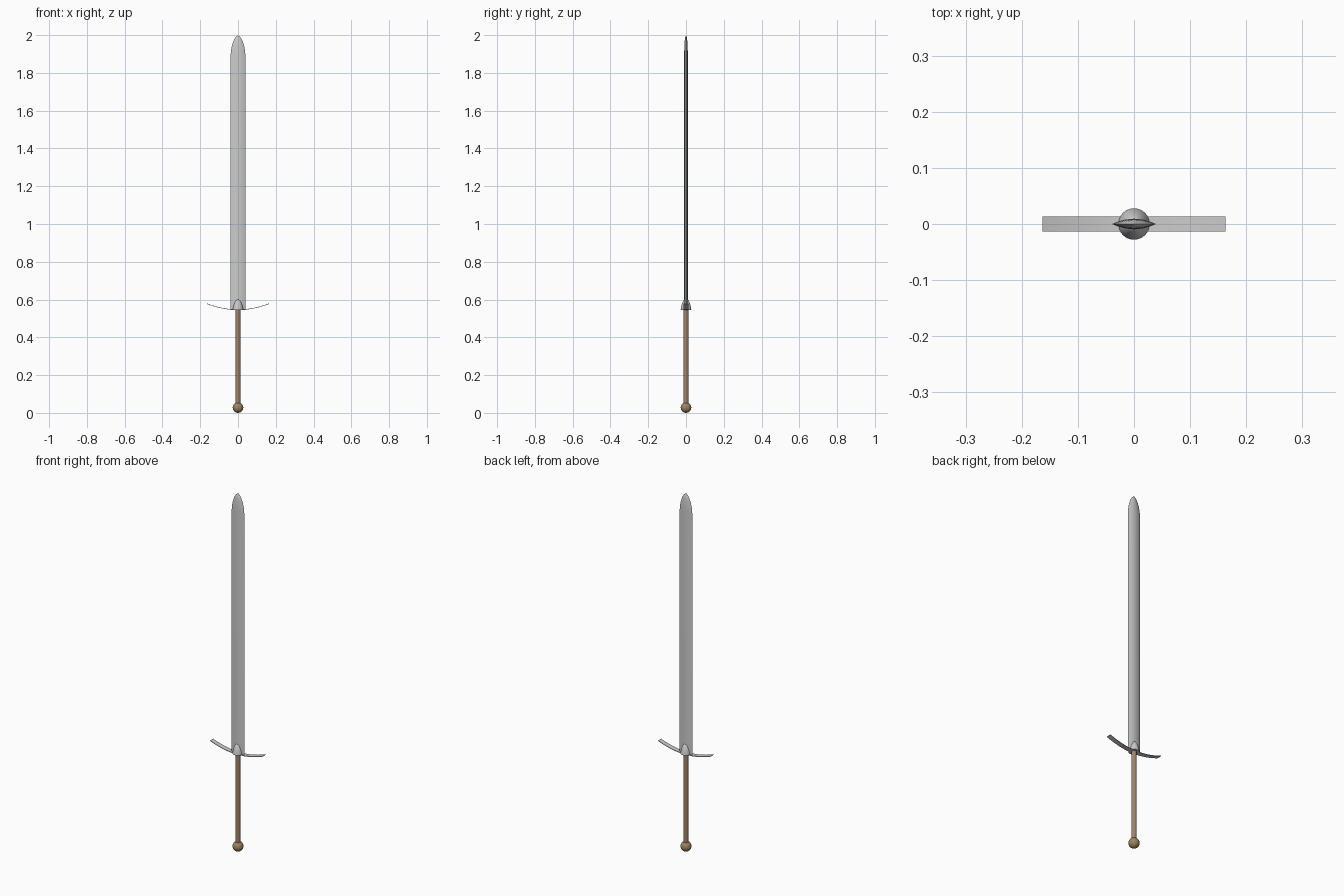
import bpy, bmesh, math

if "Cube" in bpy.data.objects:
    bpy.data.objects.remove(bpy.data.objects["Cube"])


def material(name, rgb):
    m = bpy.data.materials.new(name)
    m.diffuse_color = (*rgb, 1)
    m.use_nodes = True
    m.node_tree.nodes["Principled BSDF"].inputs["Base Color"].default_value = m.diffuse_color
    return m


def finish(obj, mat=None, angle=40):
    if mat:
        obj.data.materials.append(mat)
    bpy.ops.object.select_all(action='DESELECT')
    obj.select_set(True)
    bpy.context.view_layer.objects.active = obj
    bpy.ops.object.shade_smooth_by_angle(angle=math.radians(angle))
    return obj


def loft(name, rings, mat=None, closed=True, angle=40):
    """Skin a list of equally long point rings and cap both ends."""
    bm = bmesh.new()
    loops = [[bm.verts.new(p) for p in ring] for ring in rings]
    n = len(loops[0])
    for a, b in zip(loops, loops[1:]):
        for i in range(n):
            j = (i + 1) % n
            bm.faces.new((a[i], a[j], b[j], b[i]))
    bm.faces.new(loops[0][::-1])
    bm.faces.new(loops[-1])
    bmesh.ops.remove_doubles(bm, verts=bm.verts, dist=1e-5)
    bmesh.ops.recalc_face_normals(bm, faces=bm.faces)
    me = bpy.data.meshes.new(name)
    bm.to_mesh(me)
    bm.free()
    obj = bpy.data.objects.new(name, me)
    bpy.context.collection.objects.link(obj)
    return finish(obj, mat, angle)


def circle(r, z, n=32):
    return [(r * math.cos(2 * math.pi * i / n), r * math.sin(2 * math.pi * i / n), z)
            for i in range(n)]


leather = material("leather_brown", (0.36, 0.23, 0.14))
wood = material("pommel_brown", (0.36, 0.23, 0.12))

# Blade: pointed lens section, rounding in to a sharp tip
half = [(0.039, 0), (0.029, 0.004), (0.016, 0.0078), (0, 0.0095),
        (-0.016, 0.0078), (-0.029, 0.004)]
section = half + [(-x, -y) for x, y in half]
stations = [(0.546, 1, 1), (1.895, 1, 1), (1.925, 0.93, 0.97), (1.95, 0.79, 0.88),
            (1.972, 0.58, 0.7), (1.989, 0.32, 0.42), (2.0, 0.004, 0.004)]
loft("blade", [[(x * sx, y * sy, z) for x, y in section] for z, sx, sy in stations],
     angle=30)

# Crossguard: thin strip sweeping up towards both ends
rings = []
t, w = 0.0015, 0.0135
for i in range(25):
    x = -0.163 + 0.326 * i / 24
    u = max(0, abs(x) - 0.025) / 0.138
    z = 0.5475 + 0.030 * u ** 1.7
    rings.append([(x, -w, z - t), (x, w, z - t), (x, w, z + t), (x, -w, z + t)])
loft("crossguard", rings)

# Langet: domed collar gripping the blade root
loft("blade_collar", [circle(r, z) for r, z in
     [(0.028, 0.546), (0.0262, 0.558), (0.0235, 0.57), (0.0195, 0.582),
      (0.0145, 0.593), (0.009, 0.601), (0.002, 0.605)]])

# Grip
loft("grip", [circle(0.0135, z) for z in (0.045, 0.547)], leather)

# Pommel
bpy.ops.mesh.primitive_uv_sphere_add(segments=32, ring_count=16, radius=0.028,
                                     location=(0, 0, 0.028))
pommel = bpy.context.object
pommel.name = "pommel"
finish(pommel, wood)
